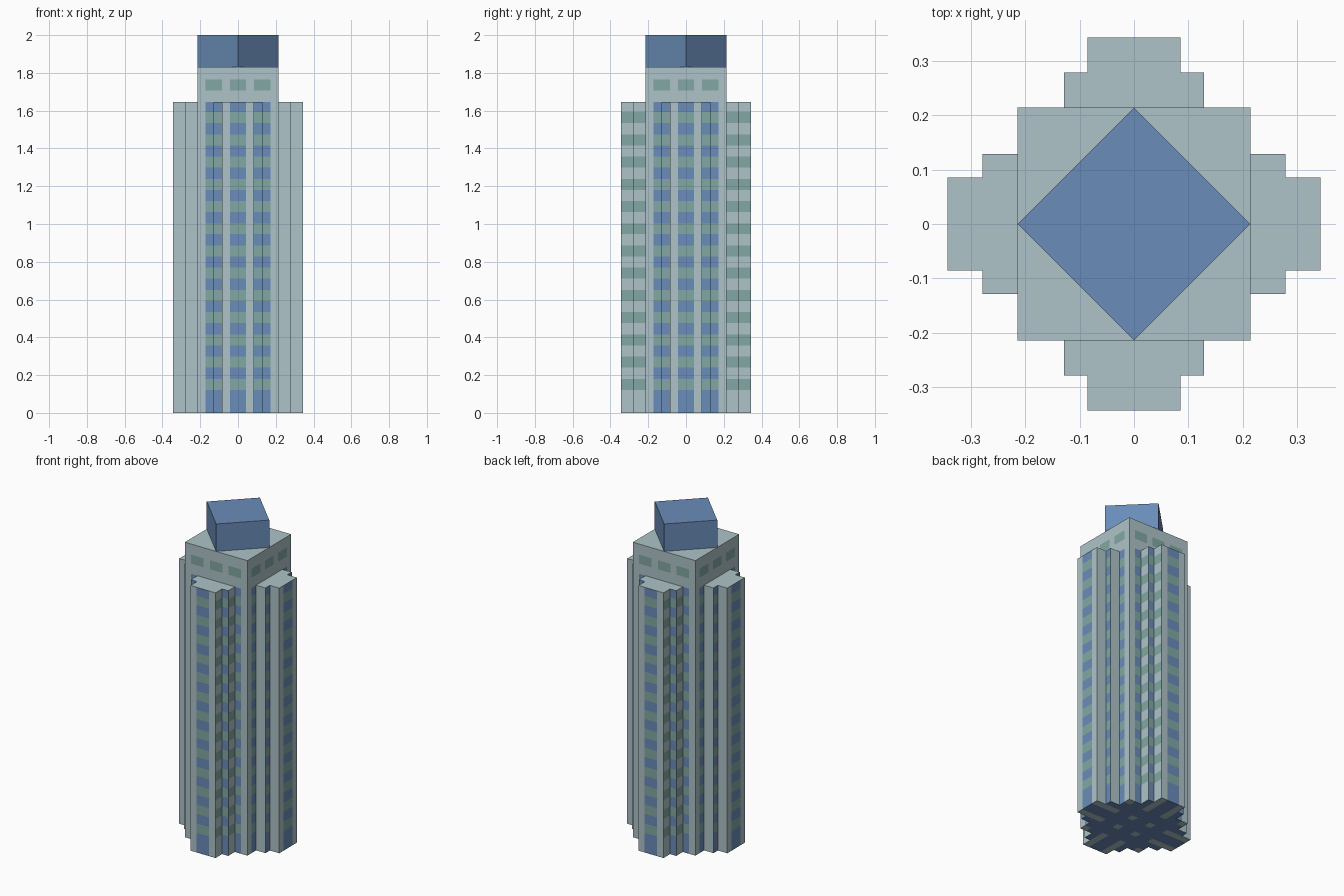
import bpy, bmesh, math
from mathutils import Vector

if "Cube" in bpy.data.objects:
    bpy.data.objects.remove(bpy.data.objects["Cube"])

U = 0.0429                      # plan module
WING_TOP, CORE_TOP, TOP = 1.645, 1.83, 2.0
BANDS = [(0.122 + 0.1177 * k, 0.180 + 0.1177 * k) for k in range(13)]
UPPER = [(1.708, 1.764)]


def material(name, rgb):
    m = bpy.data.materials.new(name)
    m.diffuse_color = (*rgb, 1)
    m.use_nodes = True
    m.node_tree.nodes["Principled BSDF"].inputs["Base Color"].default_value = m.diffuse_color
    return m


MATS = [material("wall", (0.42, 0.55, 0.58)),
        material("glass_blue", (0.144, 0.262, 0.479)),
        material("panel_green", (0.223, 0.386, 0.366))]
WALL, BLUE, GREEN = range(3)


def prism(outline, z0, z1):
    bm = bmesh.new()
    face = bm.faces.new([bm.verts.new((x, y, z0)) for x, y in outline])
    ext = bmesh.ops.extrude_face_region(bm, geom=[face], use_keep_orig=True)
    top = [g for g in ext["geom"] if isinstance(g, bmesh.types.BMVert)]
    bmesh.ops.translate(bm, verts=top, vec=(0, 0, z1 - z0))
    bmesh.ops.recalc_face_normals(bm, faces=bm.faces[:])
    return bm


def cut(bm, co, no):
    bmesh.ops.bisect_plane(bm, geom=bm.verts[:] + bm.edges[:] + bm.faces[:],
                           dist=1e-5, plane_co=co, plane_no=no)


def cut_window_grid(bm, bands):
    for s in (-4, -2, -1, 1, 2, 4):
        cut(bm, (s * U, 0, 0), (1, 0, 0))
        cut(bm, (0, s * U, 0), (0, 1, 0))
    for z in (z for band in bands for z in band):
        cut(bm, (0, 0, z), (0, 0, 1))


def in_column(t):
    t = abs(t) / U
    return t < 1 or 2 < t < 4


def paint(bm, bands, column_fill):
    for f in bm.faces:
        c, n = f.calc_center_median(), f.normal
        in_band = any(a < c.z < b for a, b in bands)
        t = c.y if abs(n.x) > 0.5 else c.x
        if n.z > 0.5:
            f.material_index = WALL
        elif n.z < -0.5:
            f.material_index = column_fill if in_column(c.x) or in_column(c.y) else WALL
        elif in_column(t):
            f.material_index = GREEN if in_band else column_fill
        elif abs(n.x) > 0.5 and abs(t) > 5 * U and in_band:
            f.material_index = GREEN      # striped flanks of front and back wings


def finish(bm, name, mats):
    mesh = bpy.data.meshes.new(name)
    bm.to_mesh(mesh)
    bm.free()
    for m in mats:
        mesh.materials.append(m)
    ob = bpy.data.objects.new(name, mesh)
    bpy.context.collection.objects.link(ob)


# tower shaft: square core with a stepped wing on each side
arm = [(-3, -5), (-3, -6.5), (-2, -6.5), (-2, -8), (2, -8),
       (2, -6.5), (3, -6.5), (3, -5), (5, -5)]
outline = []
for _ in range(4):
    outline += [(x * U, y * U) for x, y in arm]
    arm = [(-y, x) for x, y in arm]
shaft = prism(outline, 0, WING_TOP)
cut_window_grid(shaft, BANDS)
paint(shaft, BANDS, BLUE)
finish(shaft, "tower_shaft", MATS)

# upper core with one row of windows
r = 5 * U
core = prism([(-r, -r), (r, -r), (r, r), (-r, r)], WING_TOP, CORE_TOP)
cut_window_grid(core, UPPER)
paint(core, UPPER, WALL)
finish(core, "upper_core", MATS)

# rooftop block turned 45 degrees
roof = prism([(0, -r), (r, 0), (0, r), (-r, 0)], CORE_TOP, TOP)
finish(roof, "rooftop_block", [MATS[BLUE]])
